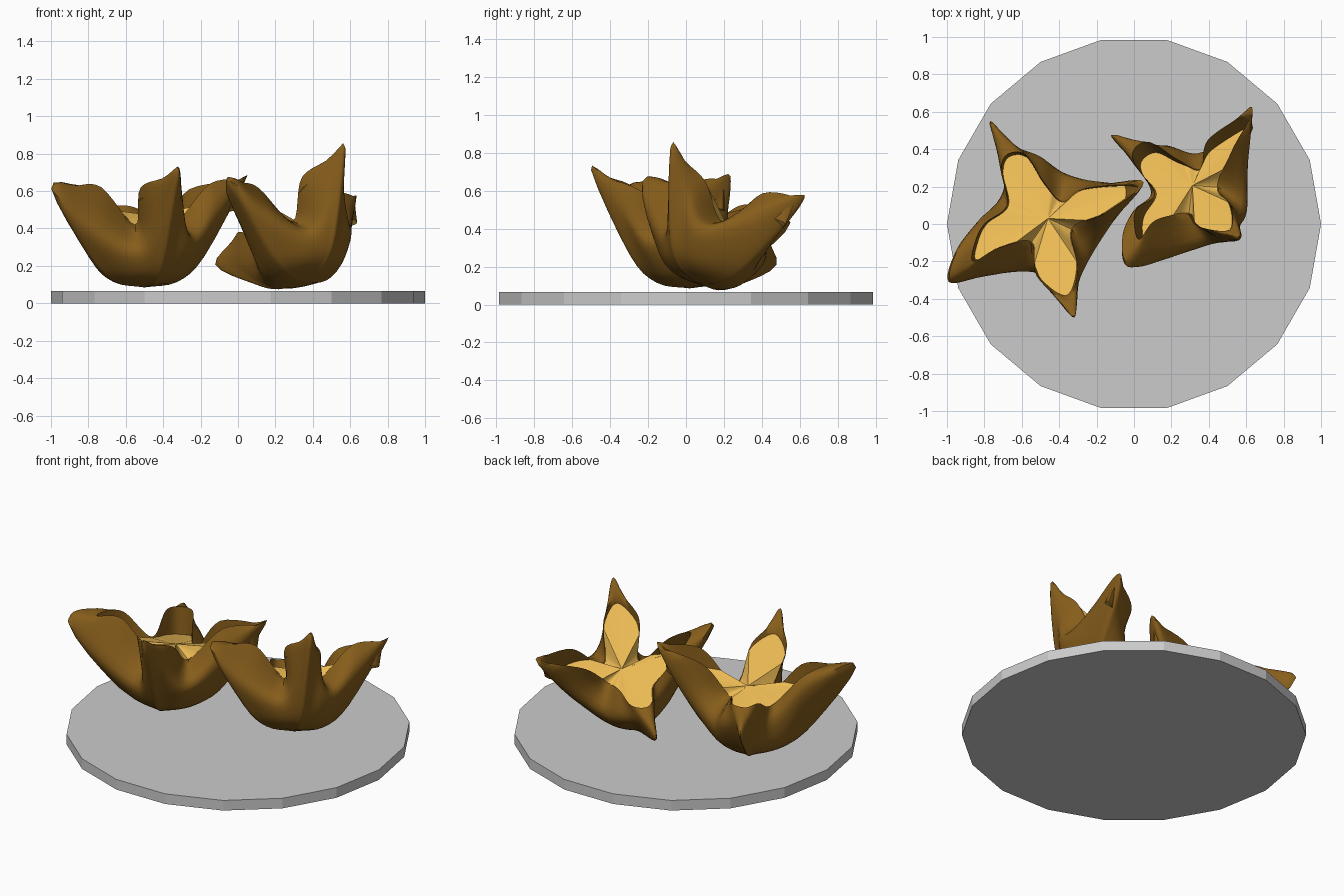
import bpy, math
from mathutils import Vector, Matrix

if "Cube" in bpy.data.objects:
    bpy.data.objects.remove(bpy.data.objects["Cube"])

def material(name, col):
    m = bpy.data.materials.new(name)
    m.diffuse_color = (*col, 1)
    m.use_nodes = True
    m.node_tree.nodes["Principled BSDF"].inputs["Base Color"].default_value = m.diffuse_color
    return m

BROWN = material("fried_crust", (0.24, 0.11, 0.011))
GOLD = material("golden_filling", (0.85, 0.50, 0.09))

# Plate: 18-sided disc with a corner on +x
bpy.ops.mesh.primitive_cylinder_add(vertices=18, radius=1, depth=0.065,
                                    location=(0, 0, 0.0325), rotation=(0, 0, math.pi / 2))
bpy.context.object.name = "plate"

# Outer outline: four corner tips with bulging belly between them
OUTER = [(-.77, .55, .43), (-.725, .37, .38), (-.70, .16, .33), (-.83, .02, .50), (-.95, -.14, .60),
         (-.99, -.31, .60), (-.80, -.28, .43), (-.54, -.25, .30), (-.42, -.37, .48),
         (-.32, -.50, .71), (-.30, -.33, .50), (-.24, -.19, .34), (-.12, 0, .46),
         (.04, .22, .66), (-.13, .22, .45), (-.36, .26, .32), (-.50, .36, .38), (-.64, .42, .42)]
# Lip of the crust, dipping between the corners
LIP = [(-.68, .37, .52), (-.71, .28, .52), (-.68, .10, .43), (-.80, 0, .59), (-.85, -.10, .63),
       (-.86, -.20, .63), (-.73, -.13, .62), (-.55, -.10, .42), (-.52, -.28, .62),
       (-.36, -.40, .66), (-.30, -.24, .60), (-.33, -.03, .43), (-.15, .06, .64),
       (.02, .20, .655), (-.26, .19, .61), (-.38, .12, .43), (-.48, .22, .48), (-.58, .37, .52)]
BASE = Vector((-.50, .02, .085))
MIDDLE = Vector((-.46, .03, .47))

def catmull(a, b, c, d, t):
    return 0.5 * (2 * b + (c - a) * t + (2 * a - 5 * b + 4 * c - d) * t * t
                  + (3 * b - a - 3 * c + d) * t ** 3)

def smooth_loop(pts, steps=6):
    p = [Vector(q) for q in pts]
    n = len(p)
    return [catmull(p[i - 1], p[i], p[(i + 1) % n], p[(i + 2) % n], s / steps)
            for i in range(n) for s in range(steps)]

def ring_mesh(name, pole, rings, mat, mtx, up):
    n = len(rings[0])
    verts = [pole] + [v for r in rings for v in r]
    faces = [(0, 1 + i, 1 + (i + 1) % n) for i in range(n)]
    for k in range(len(rings) - 1):
        a, b = 1 + k * n, 1 + (k + 1) * n
        faces += [(a + i, b + i, b + (i + 1) % n, a + (i + 1) % n) for i in range(n)]
    if not up:
        faces = [f[::-1] for f in faces]
    me = bpy.data.meshes.new(name)
    me.from_pydata([mtx @ v for v in verts], [], faces)
    me.materials.append(mat)
    ob = bpy.data.objects.new(name, me)
    bpy.context.collection.objects.link(ob)
    bpy.ops.object.select_all(action='DESELECT')
    ob.select_set(True)
    bpy.context.view_layer.objects.active = ob
    bpy.ops.object.shade_smooth_by_angle(angle=math.radians(50))

def filling_edge(e):
    # the filling sits below the lip, tilted down toward the back
    p = MIDDLE.lerp(e, .96)
    d = p - MIDDLE
    p.z = min(.48 + .15 * d.x - .3 * d.y, e.z - .005)
    return p

def dumpling(tag, mtx):
    outer, lip = smooth_loop(OUTER), smooth_loop(LIP)
    edge = [filling_edge(e) for e in lip]
    columns = []
    for o, e, f in zip(outer, lip, edge):
        d = Vector((o.x - BASE.x, o.y - BASE.y, 0))
        r = d.length
        d.normalize()
        low = BASE + d * (0.13 + 0.10 * r) + Vector((0, 0, 0.03))
        mid = BASE + d * (0.16 + 0.32 * r)
        mid.z = 0.13 + 0.19 * o.z
        key = [low - 2 * (low - BASE), BASE, low, mid, o, e, e + (e - o) * .3]
        columns.append([catmull(*key[k - 1:k + 3], s / 4) for k in range(1, 5)
                        for s in range(4)][1:] + [e, f])
    # Crust wrapper
    ring_mesh("crust_" + tag, BASE, [list(r) for r in zip(*columns)], BROWN, mtx, False)
    # Filling, fanning out from the middle
    fan = [[MIDDLE.lerp(f, t) for f in edge] for t in (.15, .3, .5, .75, 1)]
    ring_mesh("filling_" + tag, MIDDLE, fan, GOLD, mtx, True)

def frame(tips):
    back, left, front, right = [Vector(t) for t in tips]
    x = (front - back).normalized()
    z = x.cross(right - left).normalized()
    y = z.cross(x)
    m = Matrix((x, y, z)).transposed().to_4x4()
    m.translation = (back + left + front + right) / 4
    return m

# Second dumpling: same shape, smaller, turned and tilted onto its own four tips
A = frame([OUTER[i] for i in (0, 5, 9, 13)])
B = frame([(-.12, .47, .20), (-.03, -.22, .66), (.57, -.08, .83), (.62, .61, .56)])
dumpling("left", Matrix.Identity(4))
dumpling("right", B @ Matrix.Scale(0.925, 4) @ A.inverted())
